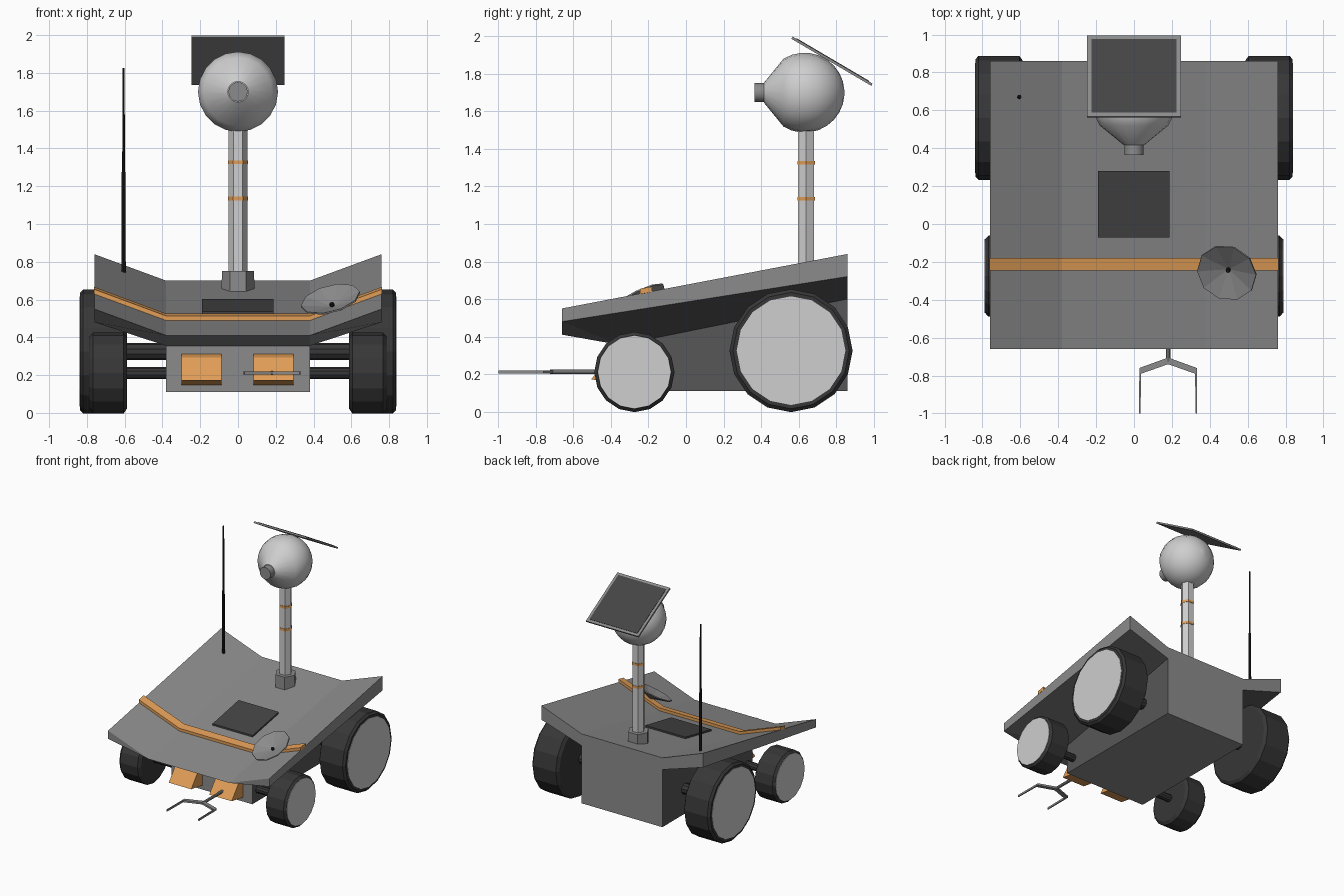
import bpy, bmesh, math
from mathutils import Vector

if "Cube" in bpy.data.objects:
    bpy.data.objects.remove(bpy.data.objects["Cube"])


def material(name, r, g=None, b=None):
    m = bpy.data.materials.new(name)
    m.diffuse_color = (r, r if g is None else g, r if b is None else b, 1)
    m.use_nodes = True
    m.node_tree.nodes["Principled BSDF"].inputs["Base Color"].default_value = m.diffuse_color
    return m


GREY = material("body grey", 0.26)
DARK = material("dark chassis grey", 0.095)
LIGHT = material("light grey", 0.62)
ORANGE = material("orange", 0.75, 0.34, 0.095)
TYRE = material("tyre charcoal", 0.038)
SOLAR = material("solar panel charcoal", 0.058)
BLACK = material("antenna black", 0.012)


def build(name, verts, faces, *mats):
    """Mesh object from points and faces, with outward normals."""
    me = bpy.data.meshes.new(name)
    me.from_pydata([tuple(v) for v in verts], [], faces)
    bm = bmesh.new()
    bm.from_mesh(me)
    bmesh.ops.recalc_face_normals(bm, faces=bm.faces)
    bm.to_mesh(me)
    bm.free()
    for m in mats:
        me.materials.append(m)
    ob = bpy.data.objects.new(name, me)
    bpy.context.collection.objects.link(ob)
    return ob


def loft(name, a, b, mat, caps=True):
    """Join two matching outlines into a solid."""
    n = len(a)
    faces = [(i, (i + 1) % n, n + (i + 1) % n, n + i) for i in range(n)]
    if caps:
        faces += [tuple(range(n)), tuple(range(n, 2 * n))]
    return build(name, list(a) + list(b), faces, mat)


def lathe(name, origin, direction, profile, n, mat, smooth=False):
    """Turn (distance, radius) points around an axis; ends are capped."""
    q = Vector((0, 0, 1)).rotation_difference(Vector(direction))
    o = Vector(origin)
    verts, faces = [], []
    for t, r in profile:
        for i in range(n):
            a = 2 * math.pi * i / n
            verts.append(o + q @ Vector((r * math.cos(a), r * math.sin(a), t)))
    for k in range(len(profile) - 1):
        for i in range(n):
            j = (i + 1) % n
            faces.append((k * n + i, k * n + j, (k + 1) * n + j, (k + 1) * n + i))
    faces += [tuple(range(n)), tuple(range(len(verts) - n, len(verts)))]
    ob = build(name, verts, faces, mat)
    if smooth:
        for p in ob.data.polygons:
            p.use_smooth = len(p.vertices) == 4
    return ob


def deck(x, y):
    """Height of the deck surface."""
    return 0.41 + 0.191 * (y + 0.66) + 0.37 * max(0, abs(x) - 0.38)


# Body: a front and a back section, joined into chassis, wings and deck
front = [(0.38, -0.35, 0.11), (0.38, -0.35, 0.355), (0.76, -0.66, 0.48),
         (0.76, -0.66, 0.55), (0.38, -0.66, 0.41)]
back = [(0.38, 0.86, 0.11), (0.38, 0.86, 0.60), (0.76, 0.86, 0.72),
        (0.76, 0.86, 0.84), (0.38, 0.86, 0.70)]


def mirrored(half):
    return half + [(-x, y, z) for x, y, z in reversed(half)]


faces = [(i, (i + 1) % 10, 10 + (i + 1) % 10, 10 + i) for i in range(10)]
for o in (0, 10):
    faces += [tuple(o + i for i in f) for f in
              ((0, 1, 8, 9), (1, 4, 5, 8), (1, 2, 3, 4), (5, 6, 7, 8))]
body = build("body", mirrored(front) + mirrored(back), faces, GREY, DARK)
for p in body.data.polygons:  # chassis sides and wing undersides are darker
    if abs(p.normal.y) < 0.5 and abs(p.normal.x) > 0.2 and p.normal.z < 0.1 \
            and abs(p.center.x) < 0.7 and p.center.y > -0.4:
        p.material_index = 1


# Deck stripe following the bent deck
def stripe_edge(y):
    xs = (-0.762, -0.38, 0.38, 0.762)
    return ([(x, y, deck(x, y) - 0.004) for x in xs] +
            [(x, y, deck(x, y) + 0.024) for x in reversed(xs)])


loft("deck_stripe", stripe_edge(-0.245), stripe_edge(-0.18), ORANGE)


# Dark plate on the deck
def plate_edge(y):
    return [(x, y, deck(0, y) + h) for x, h in
            ((-0.19, -0.005), (0.187, -0.005), (0.187, 0.014), (-0.19, 0.014))]


loft("deck_solar_plate", plate_edge(-0.07), plate_edge(0.28), SOLAR)

# Wheels, hubs and axles
for pos, y, r, outer, hub, axle in (("rear", 0.56, 0.328, 0.84, 0.29, 0.045),
                                    ("front", -0.275, 0.214, 0.788, 0.195, 0.031)):
    z = r - 0.003
    for side, s in (("right", 1), ("left", -1)):
        o, d = (0, y, z), (s, 0, 0)
        lathe(f"{pos}_{side}_wheel", o, d,
              [(0.588, r - 0.025), (0.605, r), (outer - 0.02, r), (outer - 0.003, r - 0.018)],
              16, TYRE)
        lathe(f"{pos}_{side}_hub", o, d, [(outer - 0.01, hub), (outer, hub)], 16, LIGHT)
        lathe(f"{pos}_{side}_axle", o, d, [(0.36, axle), (0.60, axle)], 10, TYRE)

# Headlights: wedge profile extruded across
lamp = [(-0.34, 0.145), (-0.505, 0.172), (-0.41, 0.292), (-0.34, 0.315)]
for name, x0, x1 in (("left_headlight", -0.298, -0.087), ("right_headlight", 0.083, 0.294)):
    loft(name, [(x0, y, z) for y, z in lamp], [(x1, y, z) for y, z in lamp], ORANGE)

# Gripper arm and claw
lathe("gripper_arm", (0.18, -0.34, 0.212), (0, -1, 0), [(0, 0.012), (0.385, 0.012)], 8, GREY)
claw = [(0, -0.705), (0.152, -0.76), (0.153, -1.0), (0.146, -1.0), (0.142, -0.79), (0, -0.74)]
for name, s in (("right_claw", 1), ("left_claw", -1)):
    loft(name, [(0.18 + s * x, y, 0.204) for x, y in claw],
         [(0.18 + s * x, y, 0.220) for x, y in claw], GREY)

# Mast with base and bands
M = (0, 0.64, 0)
lathe("mast_base", M, (0, 0, 1), [(0.62, 0.088), (0.75, 0.085)], 6, GREY)
lathe("mast", M, (0, 0, 1), [(0.70, 0.05), (1.53, 0.05)], 6, LIGHT)
for i, z in enumerate((1.135, 1.327)):
    lathe(f"mast_band_{i + 1}", M, (0, 0, 1), [(z - 0.01, 0.054), (z + 0.01, 0.054)], 6, ORANGE)

# Round head with a flattened cone towards the eye
R, H = 0.213, (0, 0.632, 1.70)
prof = [(-R * math.cos(a), R * math.sin(a))
        for a in (math.radians(3 + 13.2 * k) for k in range(10))]
lathe("head", H, (0, -1, 0), prof + [(0.215, 0.055)], 20, LIGHT, True)
lathe("eye", H, (0, -1, 0), [(0.19, 0.051), (0.267, 0.051)], 16, GREY, True)

# Tilted solar panel behind the head
c, u, n = Vector((0, 0.778, 1.868)), Vector((0, 0.862, -0.507)), Vector((0, 0.507, 0.862))


def panel(name, half, lo, hi, mat):
    sq = [c + Vector((sx * half, 0, 0)) + u * (sy * half)
          for sx, sy in ((-1, -1), (1, -1), (1, 1), (-1, 1))]
    loft(name, [p + n * lo for p in sq], [p + n * hi for p in sq], mat)


panel("solar_panel_frame", 0.247, -0.007, 0.007, GREY)
panel("solar_panel_cells", 0.225, 0.005, 0.010, SOLAR)

# Antenna
A = (-0.606, 0.67, 0)
lathe("antenna_lower", A, (0, 0, 1), [(0.73, 0.012), (1.275, 0.010)], 8, BLACK)
lathe("antenna_upper", A, (0, 0, 1), [(1.27, 0.007), (1.825, 0.006)], 8, BLACK)

# Shallow dish on the right wing, with a small feed
d = Vector((-0.235, -0.435, 0.87)).normalized()
apex = Vector((0.50, -0.238, 0.562))
lathe("dish", apex, d,
      [(-0.008, 0.012), (0.042, 0.162), (0.050, 0.160), (0.004, 0.012)], 10, GREY)
lathe("dish_feed", apex, d, [(0, 0.012), (0.022, 0.012)], 8, BLACK)
lathe("dish_stand", apex - d * 0.05, d, [(0, 0.02), (0.048, 0.02)], 8, GREY)
